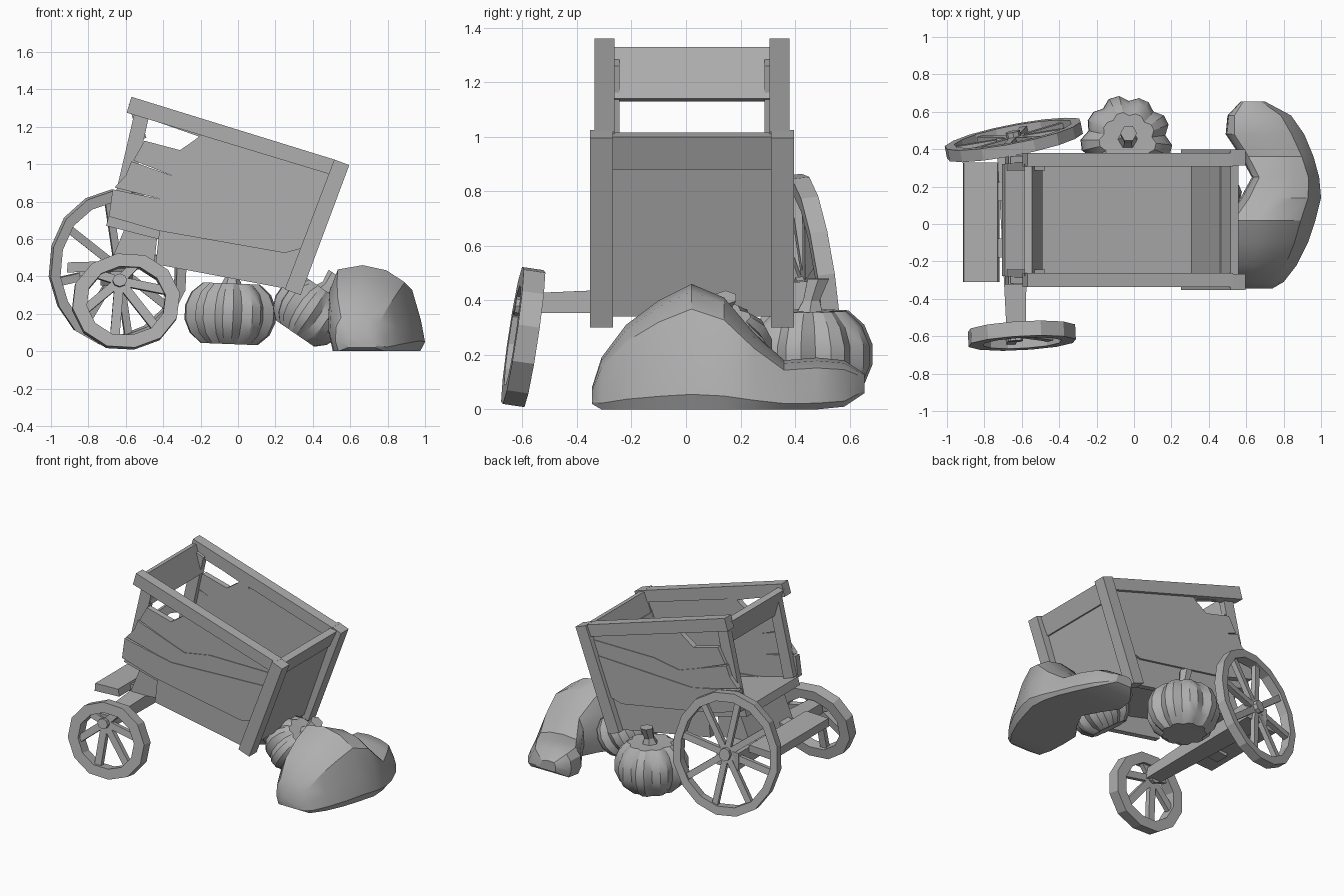
import bpy, bmesh, math, random
from mathutils import Vector, Matrix

random.seed(4)
if "Cube" in bpy.data.objects:
    bpy.data.objects.remove(bpy.data.objects["Cube"])

grey = bpy.data.materials.new("weathered_grey")
grey.use_nodes = True
COLOUR = (0.43, 0.43, 0.43, 1)
grey.diffuse_color = COLOUR
grey.node_tree.nodes["Principled BSDF"].inputs["Base Color"].default_value = COLOUR
MID = 0.022  # cart centre line in y


def finish(name, bm, smooth=None):
    bmesh.ops.recalc_face_normals(bm, faces=bm.faces)
    mesh = bpy.data.meshes.new(name)
    bm.to_mesh(mesh)
    bm.free()
    mesh.materials.append(grey)
    ob = bpy.data.objects.new(name, mesh)
    bpy.context.collection.objects.link(ob)
    if smooth:
        bpy.ops.object.select_all(action='DESELECT')
        ob.select_set(True)
        bpy.context.view_layer.objects.active = ob
        bpy.ops.object.shade_smooth_by_angle(angle=math.radians(smooth))
    return ob


def loft(bm, rings, closed=False):
    rows = [[bm.verts.new(p) for p in ring] for ring in rings]
    n = len(rows[0])
    pairs = list(zip(rows, rows[1:])) + ([(rows[-1], rows[0])] if closed else [])
    for a, b in pairs:
        for i in range(n):
            bm.faces.new((a[i], a[(i + 1) % n], b[(i + 1) % n], b[i]))
    if not closed:
        bm.faces.new(rows[0])
        bm.faces.new(rows[-1])


def prism(name, profile, y0, y1):
    """Extrude an x-z outline across y."""
    bm = bmesh.new()
    loft(bm, [[(x, y, z) for x, z in profile] for y in (y0, y1)])
    return finish(name, bm)


def both_sides(name, profile, inner, outer):
    prism("right_" + name, profile, MID - outer, MID - inner)
    prism("left_" + name, profile, MID + inner, MID + outer)


def bar(bm, p, q, w, d, taper=1.0, up=(0, 1, 0)):
    p, q = Vector(p), Vector(q)
    side = (q - p).cross(Vector(up)).normalized()
    top = side.cross(q - p).normalized()
    loft(bm, [[c + side * w * s * k + top * d * t * k
               for s, t in ((-.5, -.5), (.5, -.5), (.5, .5), (-.5, .5))]
              for c, k in ((p, 1), (q, taper))])


# Cart sides: overlapping split planks with a broken tail end
both_sides("bottom_plank", [(-.44, .465), (.28, .33), (.37, .56), (-.42, .65)], .29, .33)
both_sides("lower_plank", [(-.69, .72), (-.43, .645), (.25, .525), (.38, .56), (.46, .82),
                           (-.3, .79), (-.67, .865)], .30, .345)
both_sides("middle_plank", [(-.66, .875), (-.3, .785), (.46, .81), (.51, .92),
                            (0, .92), (-.2, .885), (-.57, 1.015), (-.6, .94)], .30, .34)
both_sides("upper_plank", [(-.56, 1.02), (-.15, .86), (.5, .905), (.53, 1.0),
                           (-.14, 1.21), (-.23, 1.13), (-.31, 1.075), (-.5, 1.125)], .295, .335)
both_sides("splinter", [(-.5, 1.25), (-.13, 1.12), (-.2, 1.22), (-.48, 1.3)], .29, .32)
both_sides("top_rail", [(-.595, 1.275), (-.57, 1.36), (.53, 1.02), (.51, .94)], .285, .358)
both_sides("tail_post", [(-.55, 1.29), (-.475, 1.26), (-.6, .70), (-.68, .73)], .265, .31)
both_sides("nose_post", [(.515, 1.025), (.595, .995), (.335, .30), (.25, .33)], .29, .375)


# Boards across the cart
def across(name, profile):
    return prism(name, profile, MID - .30, MID + .30)


across("tail_top_board", [(-.585, 1.32), (-.545, 1.33), (-.49, 1.14), (-.53, 1.13)])
across("floor", [(-.705, .67), (-.69, .725), (.34, .46), (.32, .41)])
across("nose_upper_board", [(.515, 1.015), (.56, 1.0), (.505, .88), (.465, .88)])
across("nose_lower_board", [(.46, .88), (.495, .88), (.305, .34), (.265, .35)])
prism("axle_block", [(-.70, .43), (-.45, .45), (-.43, .63), (-.6, .67)], MID - .24, MID + .24)
prism("rear_plank", [(-.915, .42), (-.91, .475), (-.73, .48), (-.72, .43)], -.31, .33)
both_sides("tongue", [(-.85, .40), (-.85, .44), (-.45, .52), (-.45, .46)], .1, .2)

bm = bmesh.new()
bar(bm, (-.65, .46, .41), (-.63, -.58, .39), .17, .12, .6, up=(0, 0, 1))
finish("axle", bm)


# Wheels: faceted rim, tapered spokes and a hub
def wheel(name, centre, radius, rim, depth, sides, spokes, hub, hub_radius, tilt, yaw, squash):
    bm = bmesh.new()
    rings = []
    for i in range(sides):
        a = math.tau * (i + .3) / sides
        r = radius * random.uniform(.985, 1.015)
        rings.append([(math.cos(a) * k, y, math.sin(a) * k) for k, y in
                      ((r, -depth / 2), (r, depth / 2), (r - rim, depth / 2), (r - rim, -depth / 2))])
    loft(bm, rings, closed=True)
    hub = Vector(hub)
    for i in range(spokes):
        a = math.tau * (i + .25) / spokes
        end = Vector((math.cos(a), 0, math.sin(a))) * (radius - rim * .6)
        bar(bm, hub, end, .045, .035)
    loft(bm, [[hub + Vector((hub_radius * math.cos(a), y, hub_radius * math.sin(a)))
               for a in (math.tau * k / 8 for k in range(8))] for y in (-.045, .045)])
    bm.transform(Matrix.Translation(centre) @ Matrix.Rotation(math.radians(yaw), 4, 'Z')
                 @ Matrix.Rotation(math.radians(tilt), 4, 'X') @ Matrix.Diagonal((squash, 1, 1, 1)))
    finish(name, bm)


wheel("large_wheel", (-.64, .45, .445), .427, .06, .065, 16, 8, (0, 0, 0), .045, 7, 11, .87)
wheel("small_wheel", (-.60, -.597, .265), .26, .07, .08, 12, 6, (-.03, 0, .11), .035, -8.5, 3, 1.11)


# Pumpkins: lobed bodies with a dimpled crown and crooked stem
def pumpkin(name, centre, radius, height, turn):
    place = Matrix.Translation(centre) @ turn.to_4x4()
    bm = bmesh.new()
    swell = [random.uniform(.97, 1.04) for lobe in range(9)]
    rings = []
    for j in range(8):
        t = math.pi * (j + .35) / 7.7
        ring = []
        for i in range(27):
            a = math.tau * (i + .5) / 27
            k = radius * math.sin(t) ** .75 * (.88, 1, 1)[i % 3] * (swell[i // 3] if i % 3 else 1)
            dip = .85 if j in (0, 7) else 1
            ring.append((k * math.cos(a), k * math.sin(a), height * math.cos(t) * dip))
        rings.append(ring)
    loft(bm, rings)
    bm.transform(place)
    finish(name, bm, 30)
    bm = bmesh.new()
    loft(bm, [[(r * math.cos(k * math.tau / 6), y + r * math.sin(k * math.tau / 6), height * z)
               for k in range(6)] for y, r, z in ((0, .065, .7), (.01, .035, 1.05), (.035, .045, 1.47))])
    bm.transform(place)
    finish(name + "_stem", bm)


pumpkin("upright_pumpkin", (-.04, .45, .2), .24, .19, Matrix.Rotation(.04, 3, 'Y'))
pumpkin("tipped_pumpkin", (.385, .11, .21), .205, .165, Matrix.Rotation(.6, 3, 'Y'))

# Slumped sack: bulging sections along y (y, x low, x high, base, height)
sections = [(-.345, .58, .74, .02, .08), (-.31, .52, .80, 0, .19), (-.22, .49, .87, 0, .31),
            (-.1, .48, .93, 0, .40), (.02, .48, .97, 0, .46), (.14, .57, 1.0, 0, .41),
            (.25, .63, .99, 0, .28), (.36, .57, .96, 0, .18), (.48, .49, .91, 0, .19),
            (.58, .50, .84, .01, .18), (.655, .57, .70, .06, .13)]
arch = ((.06, 0), (.0, .3), (.02, .7), (.11, .95), (.38, 1), (.64, .94), (.84, .8), (.95, .4), (1, .12),
        (.94, 0))
bm = bmesh.new()
loft(bm, [[(x0 + (x1 - x0) * u, y, base + (h - base) * v) for u, v in arch]
          for y, x0, x1, base, h in sections])
finish("sack", bm, 30)
